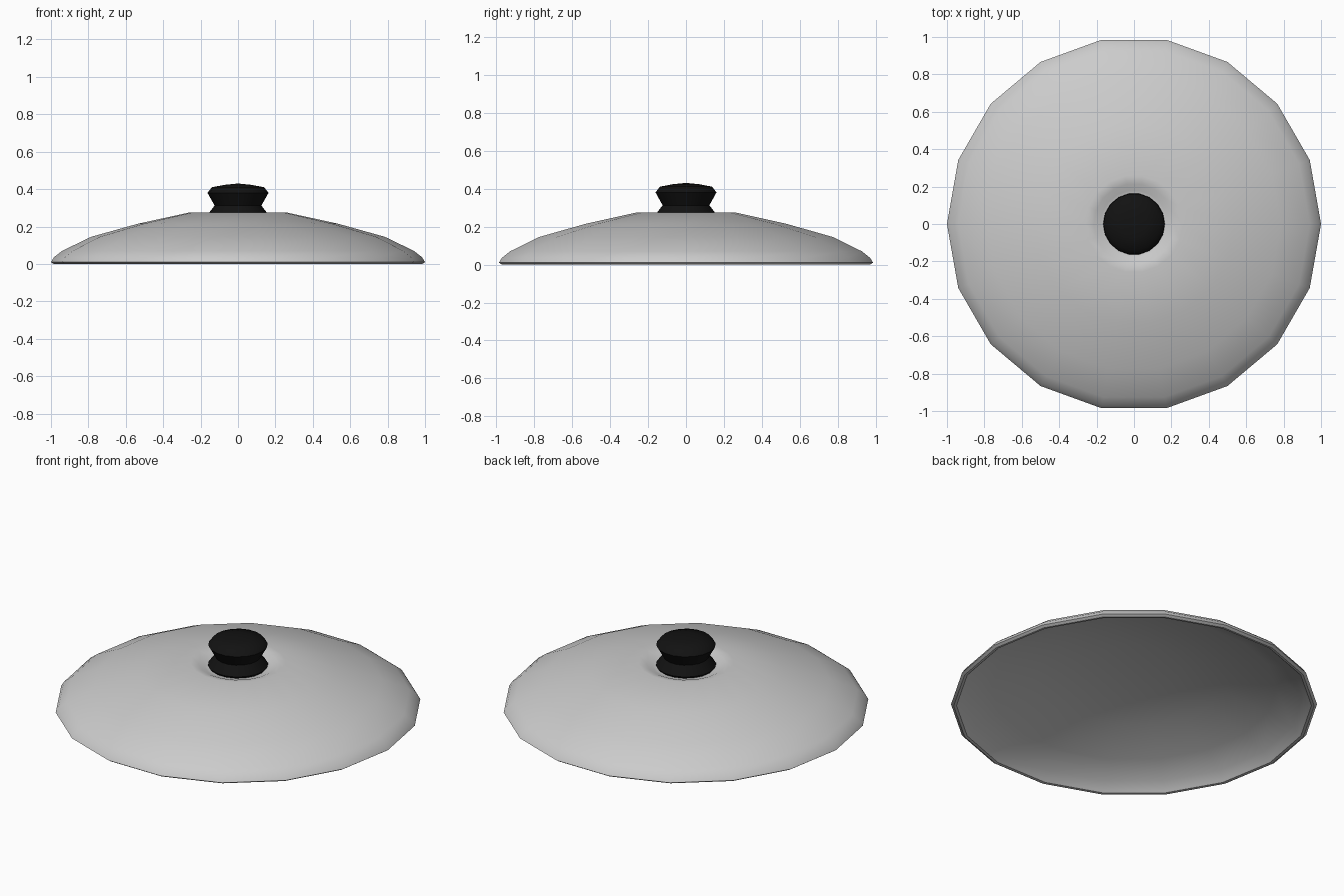
import bpy, bmesh, math

if "Cube" in bpy.data.objects:
    bpy.data.objects.remove(bpy.data.objects["Cube"])

SIDES = 18


def lathe(name, profile, closed=False, angle=35, color=None):
    """Revolve (radius, z) points round z; radius 0 makes a pole."""
    bm = bmesh.new()
    rings = []
    for r, z in profile:
        if r == 0:
            rings.append([bm.verts.new((0, 0, z))] * SIDES)
        else:
            rings.append([bm.verts.new((r * math.cos(math.tau * i / SIDES),
                                        r * math.sin(math.tau * i / SIDES), z))
                          for i in range(SIDES)])
    pairs = list(zip(rings, rings[1:]))
    if closed:
        pairs.append((rings[-1], rings[0]))
    for a, b in pairs:
        for i in range(SIDES):
            j = (i + 1) % SIDES
            corners = list(dict.fromkeys((a[i], a[j], b[j], b[i])))
            if len(corners) > 2:
                bm.faces.new(corners)
    bmesh.ops.recalc_face_normals(bm, faces=bm.faces)
    mesh = bpy.data.meshes.new(name)
    bm.to_mesh(mesh)
    bm.free()
    obj = bpy.data.objects.new(name, mesh)
    bpy.context.collection.objects.link(obj)
    if color:
        mat = bpy.data.materials.new(name + "_colour")
        mat.diffuse_color = color
        mat.use_nodes = True
        mat.node_tree.nodes["Principled BSDF"].inputs["Base Color"].default_value = mat.diffuse_color
        mesh.materials.append(mat)
    bpy.ops.object.select_all(action='DESELECT')
    obj.select_set(True)
    bpy.context.view_layer.objects.active = obj
    bpy.ops.object.shade_smooth_by_angle(angle=math.radians(angle))
    return obj


# domed lid shell: underside, rolled rim, dome, recess around the knob
lathe("lid", [
    (0, 0.24), (0.26, 0.24), (0.53, 0.185), (0.78, 0.11), (0.92, 0.05),
    (0.96, 0.012), (0.97, 0.002), (0.985, 0.0), (1.0, 0.01), (0.985, 0.035),
    (0.94, 0.07), (0.785, 0.145), (0.535, 0.215), (0.26, 0.275),
    (0.215, 0.266), (0.18, 0.25), (0.16, 0.246), (0, 0.246),
])

# black waisted knob
lathe("knob", [
    (0, 0.247), (0.155, 0.247), (0.165, 0.26), (0.15, 0.28), (0.125, 0.312),
    (0.163, 0.38), (0.14, 0.41), (0.07, 0.423), (0, 0.43),
], angle=50, color=(0.006, 0.006, 0.006, 1))
